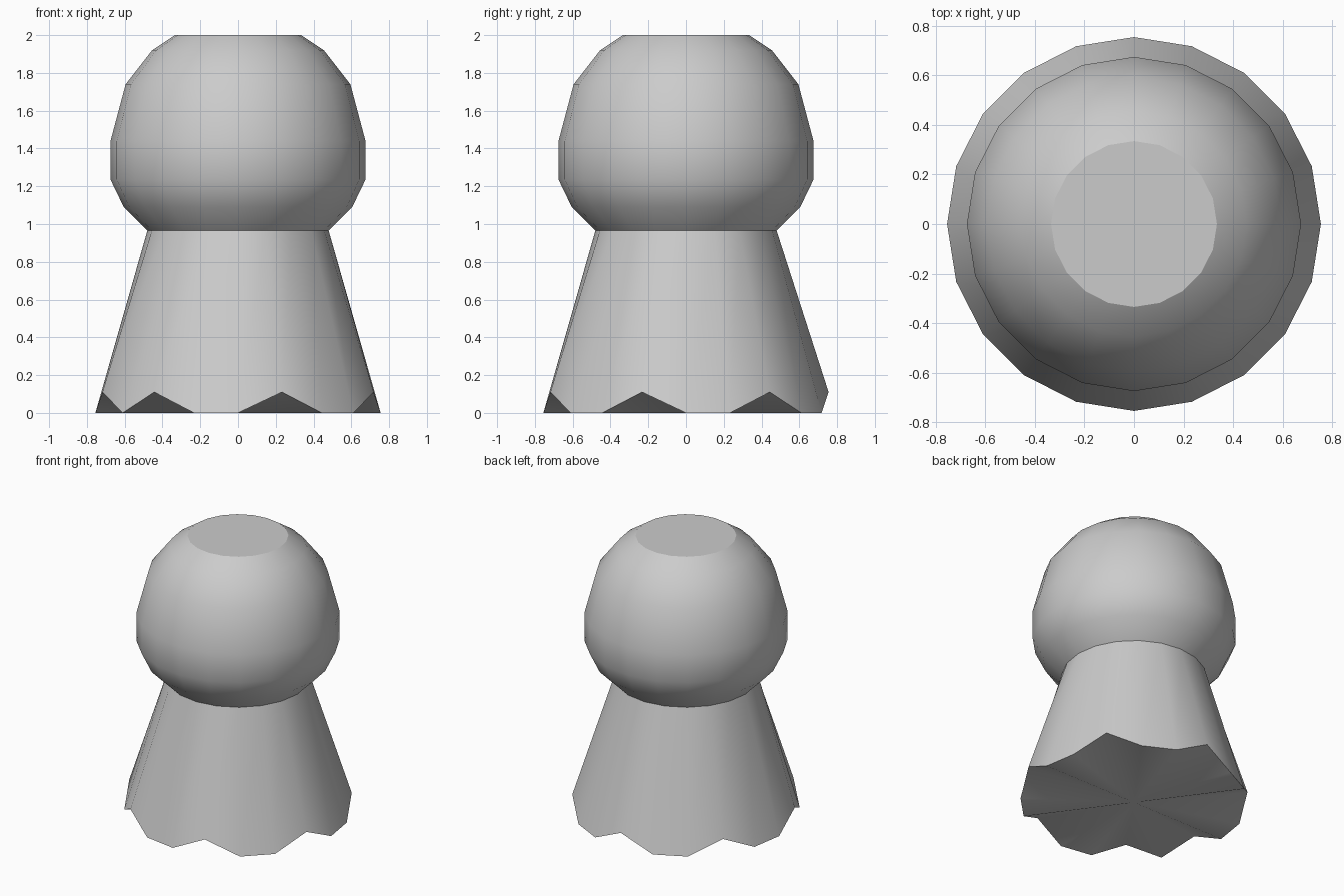
import bpy, bmesh
from math import cos, sin, pi

if "Cube" in bpy.data.objects:
    bpy.data.objects.remove(bpy.data.objects["Cube"])

SIDES = 20
RAISED = {2, 5, 8, 11, 13, 16, 19}      # hem points lifted into a scallop
HEM_R, HEM_LIFT = 0.755, 0.11
# (radius, height) rings from neck to crown
PROFILE = [(0.48, 0.965), (0.605, 1.09), (0.675, 1.235), (0.675, 1.44),
           (0.595, 1.74), (0.455, 1.92), (0.335, 2.0)]

bm = bmesh.new()


def ring(radius, height):
    return [bm.verts.new((radius * cos(2 * pi * i / SIDES),
                          radius * sin(2 * pi * i / SIDES), height(i)))
            for i in range(SIDES)]


# Scalloped hem, then neck and head rings
rings = [ring(HEM_R, lambda i: HEM_LIFT if i in RAISED else 0.0)]
rings += [ring(r, lambda i, z=z: z) for r, z in PROFILE]
for low, high in zip(rings, rings[1:]):
    for i in range(SIDES):
        j = (i + 1) % SIDES
        bm.faces.new((low[i], low[j], high[j], high[i]))

# Flat crown and fanned underside
bm.faces.new(rings[-1])
centre = bm.verts.new((0, 0, 0))
hem = rings[0]
for i in range(SIDES):
    bm.faces.new((hem[(i + 1) % SIDES], hem[i], centre))

# Smooth surfaces with hard edges at hem, neck and crown
for f in bm.faces:
    f.smooth = True
for loop in (rings[0], rings[1], rings[-1]):
    for i in range(SIDES):
        bm.edges.get((loop[i], loop[(i + 1) % SIDES])).smooth = False

bmesh.ops.recalc_face_normals(bm, faces=bm.faces)
mesh = bpy.data.meshes.new("draped_figure")
bm.to_mesh(mesh)
bm.free()
bpy.context.collection.objects.link(bpy.data.objects.new("draped_figure", mesh))
